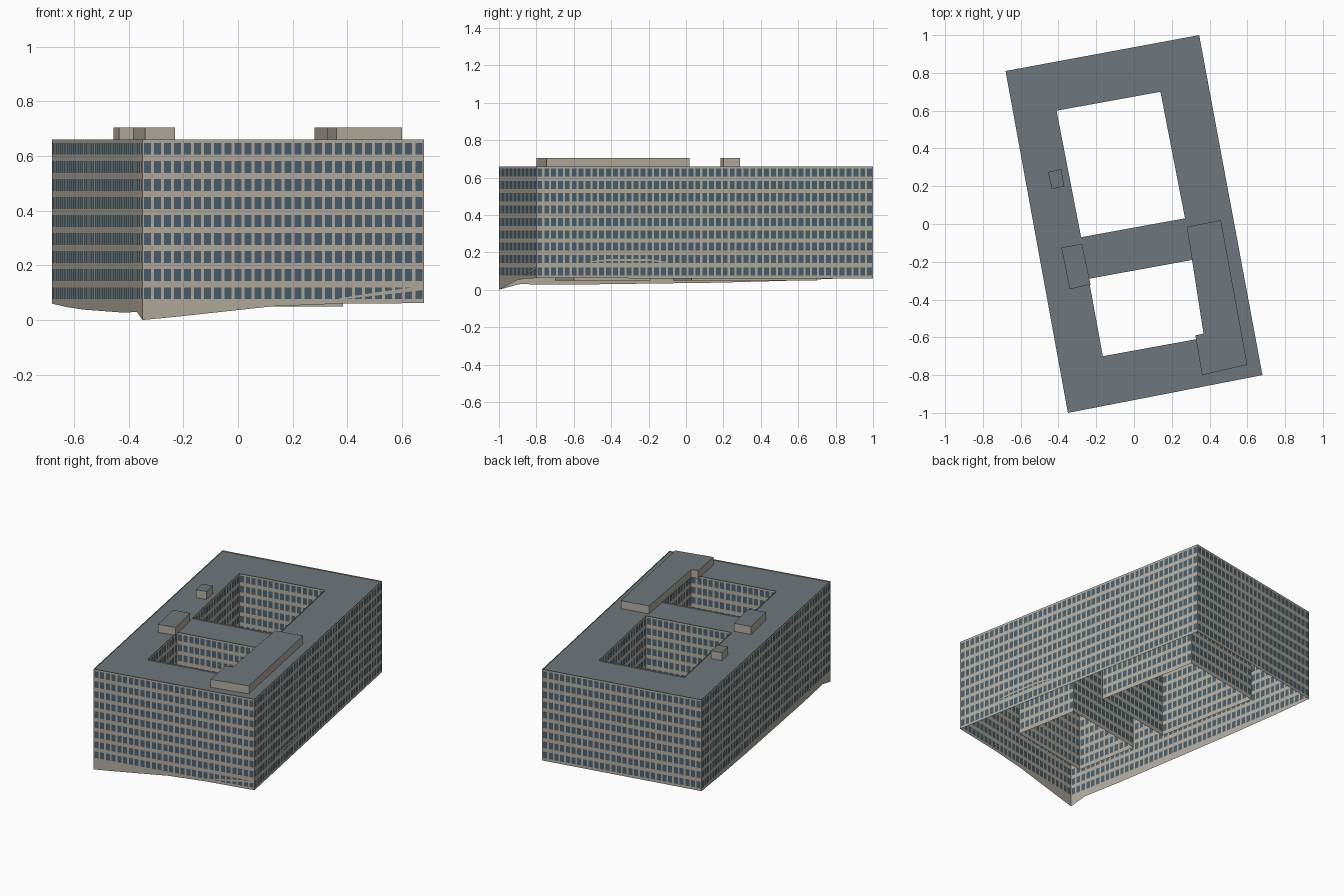
import bpy
import bmesh
from mathutils import Vector

if "Cube" in bpy.data.objects:
    bpy.data.objects.remove(bpy.data.objects["Cube"], do_unlink=True)


def material(name, rgb):
    m = bpy.data.materials.new(name)
    m.use_nodes = True
    m.diffuse_color = (*rgb, 1)
    bsdf = m.node_tree.nodes["Principled BSDF"]
    bsdf.inputs["Base Color"].default_value = (*rgb, 1)
    bsdf.inputs["Roughness"].default_value = 0.8
    return m


STONE = material("beige stone", (0.46, 0.42, 0.345))
GLASS = material("blue grey glass", (0.065, 0.115, 0.155))
SLATE = material("slate roof", (0.155, 0.187, 0.205))

ROOF_Z, WALL_TOP, HUT_TOP = 0.653, 0.66, 0.705
ROWS, ROW_START, ROW_PITCH, ROW_HEIGHT = 9, 0.077, 0.066, 0.043
COLUMN_PITCH, GLASS_SHARE = 0.0375, 0.7

# Corner rings, counter-clockwise from the front left
OUTER = [(-0.35, -1.0), (0.68, -0.80), (0.345, 1.0), (-0.68, 0.81)]
NORTH = [(-0.28, -0.07), (0.27, 0.03), (0.14, 0.70), (-0.41, 0.60)]
SOUTH = [(-0.165, -0.70), (0.385, -0.60), (0.31, -0.19), (-0.24, -0.29)]


def finish(name, bm, mats):
    mesh = bpy.data.meshes.new(name)
    bm.to_mesh(mesh)
    bm.free()
    for m in mats:
        mesh.materials.append(m)
    obj = bpy.data.objects.new(name, mesh)
    bpy.context.collection.objects.link(obj)
    return obj


def profile_height(profile, t):
    for (t0, z0), (t1, z1) in zip(profile, profile[1:]):
        if t <= t1:
            return z0 + (z1 - z0) * (t - t0) / (t1 - t0)
    return profile[-1][1]


def window_wall(name, start, end, ground):
    """One sheet of wall cut into a grid, with glass cells in every floor."""
    a, b = Vector(start), Vector(end)
    length = (b - a).length
    count = round(length / COLUMN_PITCH)
    pitch = 1 / count
    gap = pitch * (1 - GLASS_SHARE) / 2
    ts = [0.0]
    for i in range(count):
        ts += [i * pitch + gap, (i + 1) * pitch - gap]
    ts.append(1.0)
    zs = [0.0]
    for r in range(ROWS):
        z = ROW_START + r * ROW_PITCH
        zs += [z, z + ROW_HEIGHT]
    zs.append(WALL_TOP)

    bm = bmesh.new()
    grid = []
    for t in ts:
        p = a.lerp(b, t)
        heights = [profile_height(ground, t)] + zs[1:]
        grid.append([bm.verts.new((p.x, p.y, z)) for z in heights])
    for i in range(len(ts) - 1):
        for j in range(len(zs) - 1):
            f = bm.faces.new((grid[i][j], grid[i + 1][j],
                              grid[i + 1][j + 1], grid[i][j + 1]))
            f.material_index = int(i % 2 == 1 and j % 2 == 1)
    return finish(name, bm, [STONE, GLASS])


# Outer walls, whose feet follow the sloping ground
level = [(0, 0.06), (1, 0.06)]
grounds = {
    "front_wall": [(0, 0.0), (0.12, 0.012), (0.46, 0.05), (0.7, 0.06), (1, 0.062)],
    "left_wall": [(0, 0.062), (1, 0.06)],
    "back_wall": level,
    "right_wall": [(0, 0.06), (0.15, 0.048), (0.35, 0.038), (0.8, 0.027),
                   (0.94, 0.03), (0.97, 0.015), (1, 0.0)],
}
for i, (name, ground) in enumerate(grounds.items()):
    window_wall(name, OUTER[i], OUTER[(i + 1) % 4], ground)

# Courtyard walls, facing into the openings
court_ground = [(0, 0.05), (1, 0.05)]
for court, ring in (("north_court", NORTH), ("south_court", SOUTH)):
    for i, side in enumerate(("front", "left", "back", "right")):
        window_wall(f"{court}_{side}_wall", ring[(i + 1) % 4], ring[i], court_ground)

# Flat roof around the two openings
bm = bmesh.new()
o, n, s = ([bm.verts.new((x, y, ROOF_Z)) for x, y in ring]
           for ring in (OUTER, NORTH, SOUTH))
for loop in ((o[0], o[1], s[1], s[0]),
             (o[1], o[2], n[2], n[1], s[2], s[1]),
             (o[2], o[3], n[3], n[2]),
             (o[3], o[0], s[0], s[3], n[0], n[3]),
             (s[3], s[2], n[1], n[0])):
    bm.faces.new(loop)
finish("roof", bm, [SLATE])


def roof_hut(name, outline):
    bm = bmesh.new()
    base = bm.faces.new([bm.verts.new((x, y, ROOF_Z)) for x, y in outline])
    top = bmesh.ops.extrude_face_region(bm, geom=[base])["geom"]
    bmesh.ops.translate(bm, vec=(0, 0, HUT_TOP - ROOF_Z),
                        verts=[v for v in top if isinstance(v, bmesh.types.BMVert)])
    bmesh.ops.recalc_face_normals(bm, faces=bm.faces)
    for f in bm.faces:
        f.material_index = int(f.normal.z > 0.5)
    finish(name, bm, [STONE, SLATE])


# Plant rooms on the roof
roof_hut("long_plant_room", [(0.36, -0.80), (0.60, -0.745), (0.46, 0.02),
                             (0.28, -0.015), (0.368, -0.58), (0.325, -0.59)])
roof_hut("middle_plant_room", [(-0.34, -0.345), (-0.23, -0.32),
                               (-0.275, -0.105), (-0.385, -0.125)])
roof_hut("small_plant_room", [(-0.435, 0.185), (-0.37, 0.20),
                              (-0.385, 0.29), (-0.455, 0.275)])


def ledge(name, start, end, points):
    """Thin stone ribbon on a wall; points are (fraction along, low, high)."""
    a, b = Vector(start), Vector(end)
    d = (b - a).normalized()
    out = Vector((d.y, -d.x)) * 0.003
    bm = bmesh.new()
    pairs = []
    for t, low, high in points:
        p = a.lerp(b, t) + out
        pairs.append((bm.verts.new((p.x, p.y, low)), bm.verts.new((p.x, p.y, high))))
    for (l0, h0), (l1, h1) in zip(pairs, pairs[1:]):
        bm.faces.new((l0, l1, h1, h0))
    finish(name, bm, [STONE])


# Stone ledges that mark the ground line near the front left corner
ledge("front_ledge", OUTER[0], OUTER[1],
      [(0.7, 0.075, 0.08), (0.85, 0.092, 0.104), (1, 0.11, 0.125)])
ledge("left_ledge", OUTER[1], OUTER[2],
      [(0.16, 0.147, 0.152), (0.22, 0.155, 0.165), (0.33, 0.155, 0.165),
       (0.39, 0.143, 0.148)])
